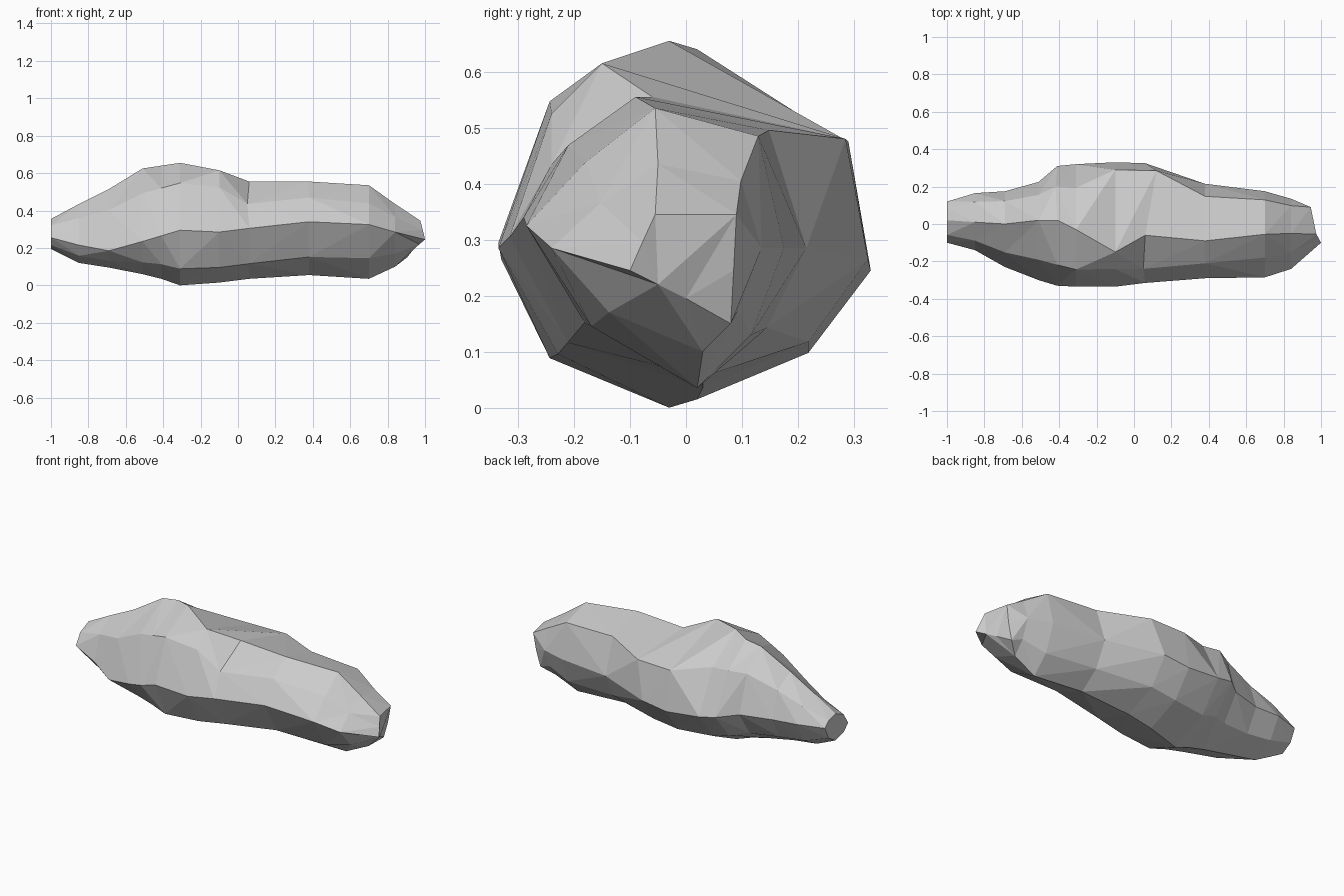
import bpy, bmesh

# Outline along the length: x, front (y, z), top (y, z), back (y, z), bottom (y, z)
outline = [
    (-1.00, (-.10, .26), (.02, .36), (.12, .31), (.02, .20)),
    (-.85, (-.14, .22), (.01, .44), (.165, .31), (-.02, .125)),
    (-.69, (-.23, .19), (.00, .52), (.175, .30), (-.03, .10)),
    (-.51, (-.30, .24), (.02, .63), (.225, .30), (-.03, .065)),
    (-.41, (-.33, .27), (.02, .645), (.31, .29), (-.03, .04)),
    (-.31, (-.335, .30), (-.03, .66), (.32, .27), (-.03, .005)),
    (-.10, (-.335, .29), (-.15, .62), (.33, .25), (.02, .02)),
    (.06, (-.315, .31), (-.06, .56), (.325, .27), (.03, .04)),
    (.38, (-.29, .345), (-.09, .56), (.215, .29), (.03, .06)),
    (.70, (-.285, .33), (-.055, .54), (.175, .29), (.02, .04)),
    (.84, (-.24, .29), (-.05, .44), (.135, .29), (.03, .105)),
    (.98, (-.10, .25), (-.055, .35), (.085, .25), (-.01, .20)),
]
# Fullness of the corners: front top, back top, back bottom, front bottom
fullness = [
    (.65, .65, .65, .65), (.66, .70, .65, .60), (.66, .70, .65, .60),
    (.66, .66, .62, .64), (.68, .64, .62, .66), (.70, .64, .62, .70),
    (.72, .72, .64, .70), (.66, .76, .64, .70), (.60, .78, .62, .66),
    (.54, .80, .62, .62), (.54, .80, .60, .62), (.50, .70, .60, .50),
]
# Individual chips and ledges: (ring, corner) -> (x, y, z)
chips = {
    (4, 3): (-.42, .20, .53),
    (6, 1): (-.10, -.24, .53),
    (6, 3): (-.10, .29, .48),
    (7, 3): (.12, .285, .485),
    (7, 1): (.05, -.24, .44),
    (11, 0): (1.0, -.10, .25),
    (11, 1): (.988, -.078, .30),
    (11, 2): (.975, -.055, .35),
    (11, 3): (.945, .09, .35),
    (11, 4): (.93, .085, .25),
    (11, 5): (.905, .08, .155),
    (11, 6): (.94, .00, .20),
    (11, 7): (.97, -.05, .225),
}

bm = bmesh.new()
rings = []
for i, (x, *axes) in enumerate(outline):
    ring = []
    for k in range(4):
        a, b = axes[k], axes[(k + 1) % 4]
        side, cap = (a, b) if k % 2 == 0 else (b, a)
        f = fullness[i][k]
        y = cap[0] + (side[0] - cap[0]) * f
        z = side[1] + (cap[1] - side[1]) * f
        ring += [(x, *a), (x, y, z)]
    rings.append([bm.verts.new(chips.get((i, j), p)) for j, p in enumerate(ring)])

# Skin between the rings, each panel split along its convex diagonal
for r, s in zip(rings, rings[1:]):
    mid = sum((v.co for v in r + s), r[0].co * 0) / 16
    for k in range(8):
        a, b, c, d = r[k], r[(k + 1) % 8], s[(k + 1) % 8], s[k]
        out_ac = ((a.co + c.co) / 2 - mid).yz.length
        out_bd = ((b.co + d.co) / 2 - mid).yz.length
        if out_ac > out_bd:
            tris = (a, b, c), (a, c, d)
        else:
            tris = (a, b, d), (b, c, d)
        for t in tris:
            bm.faces.new(t)
# End facets
for ring in (rings[0], rings[-1]):
    bm.faces.new(ring)
bmesh.ops.triangulate(bm, faces=[f for f in bm.faces if len(f.verts) > 4])
bmesh.ops.recalc_face_normals(bm, faces=bm.faces)

# Stand it on the ground
low = min(v.co.z for v in bm.verts)
bmesh.ops.translate(bm, verts=bm.verts, vec=(0, 0, -low))

mesh = bpy.data.meshes.new("rock")
bm.to_mesh(mesh)
bm.free()
rock = bpy.data.objects.new("rock", mesh)
bpy.context.collection.objects.link(rock)
